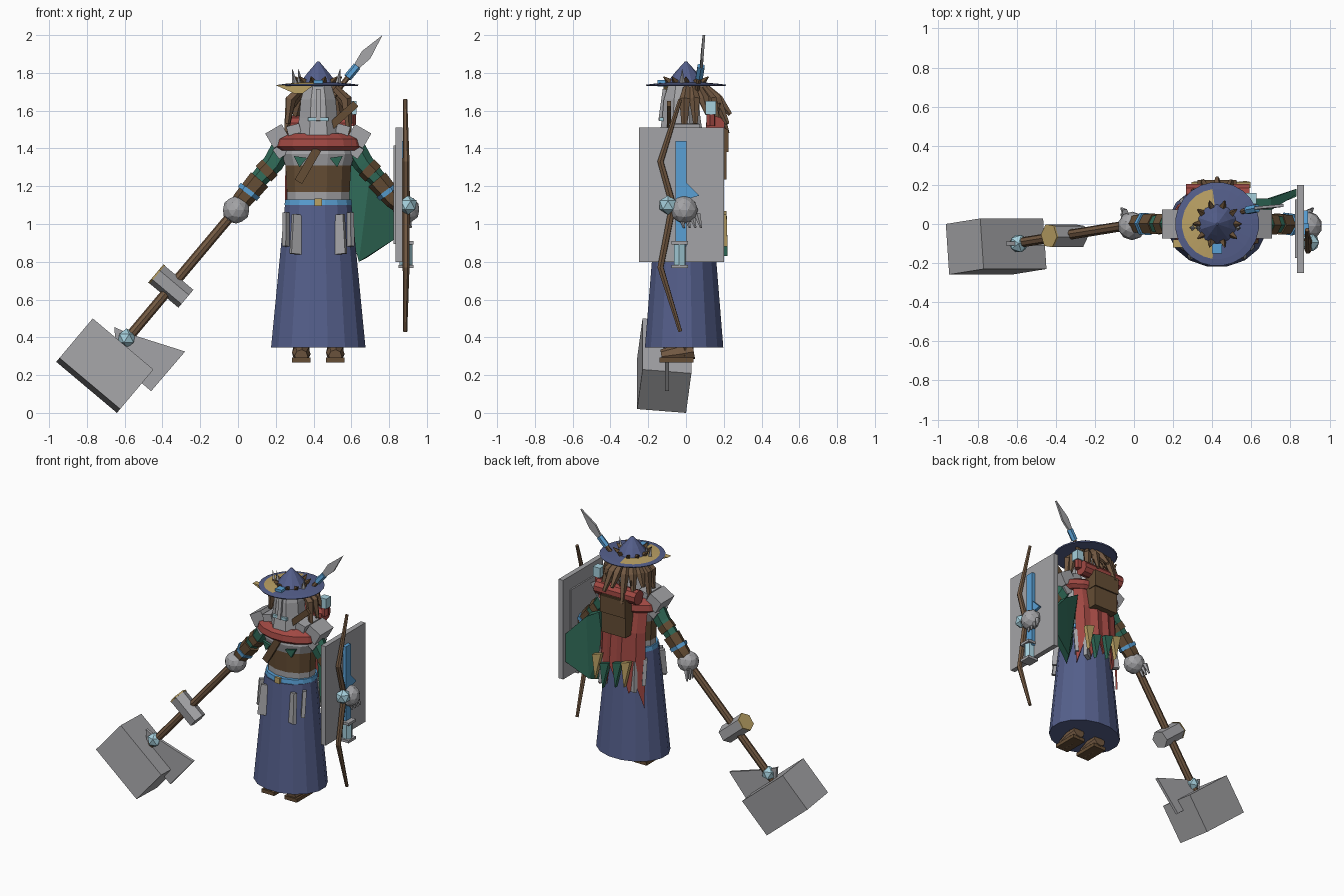
import bpy, bmesh, math
from mathutils import Vector, Matrix, Euler

cube = bpy.data.objects.get("Cube")
if cube:
    bpy.data.objects.remove(cube)


def material(name, rgb):
    m = bpy.data.materials.new(name)
    m.use_nodes = True
    m.diffuse_color = (*rgb, 1)
    m.node_tree.nodes["Principled BSDF"].inputs["Base Color"].default_value = (*rgb, 1)
    return m


navy = material("navy cloth", (.09, .115, .26))
grey = material("steel grey", (.37, .37, .385))
brown = material("brown leather", (.13, .075, .035))
wood = material("wood", (.17, .1, .055))
red = material("red cloth", (.35, .065, .055))
green = material("green cloth", (.03, .15, .1))
pale = material("pale blue", (.38, .63, .72))
blue = material("bright blue", (.1, .35, .66))
gold = material("straw gold", (.5, .36, .13))
MID = .425          # body axis
UP = Vector((0, 0, 1))


def finish(name, bm, *mats):
    bmesh.ops.recalc_face_normals(bm, faces=bm.faces)
    me = bpy.data.meshes.new(name)
    bm.to_mesh(me)
    bm.free()
    for m in mats:
        me.materials.append(m)
    ob = bpy.data.objects.new(name, me)
    bpy.context.collection.objects.link(ob)
    return ob


def skin(name, rings, *mats):
    """Bridge rings of points and cap both ends."""
    bm = bmesh.new()
    loops = [[bm.verts.new(p) for p in r] for r in rings]
    n = len(loops[0])
    for a, b in zip(loops, loops[1:]):
        for i in range(n):
            j = (i + 1) % n
            bm.faces.new((a[i], a[j], b[j], b[i]))
    bm.faces.new(loops[0])
    bm.faces.new(loops[-1])
    return finish(name, bm, *mats)


def lathe(name, profile, mats, sides=16, sy=1, c=(MID, 0, 0)):
    ang = [math.tau * (i + .5) / sides for i in range(sides)]
    return skin(name, [[Vector(c) + Vector((r * math.cos(a), r * sy * math.sin(a), z))
                        for a in ang] for r, z in profile], *mats)


def tube(name, pts, radii, mat, sides=6):
    pts = [Vector(p) for p in pts]
    rings = []
    for i, p in enumerate(pts):
        t = (pts[min(i + 1, len(pts) - 1)] - pts[max(i - 1, 0)]).normalized()
        u = t.cross(Vector((.1, 1, .05))).normalized()
        v = t.cross(u)
        rings.append([p + radii[i] * (u * math.cos(math.tau * k / sides)
                      + v * math.sin(math.tau * k / sides)) for k in range(sides)])
    return skin(name, rings, mat)


def box(name, c, size, mat, rot=(0, 0, 0)):
    r = rot if isinstance(rot, Matrix) else Euler(map(math.radians, rot)).to_matrix()
    bm = bmesh.new()
    bmesh.ops.create_cube(bm, size=1, matrix=Matrix.Translation(c) @ r.to_4x4() @ Matrix.Diagonal((*size, 1)))
    return finish(name, bm, mat)


def ball(name, c, r, mat, level=1):
    bm = bmesh.new()
    bmesh.ops.create_icosphere(bm, subdivisions=level, radius=r, matrix=Matrix.Translation(c))
    return finish(name, bm, mat)


def plate(name, pts, thick, mat):
    h = Vector(thick) / 2
    return skin(name, [[Vector(p) - h for p in pts], [Vector(p) + h for p in pts]], mat)


# Robe, belt and torso
lathe("robe", [(.255, .345), (.18, 1.1)], [navy], sy=.83, c=(MID, -.01, 0))
lathe("belt", [(.183, 1.1), (.178, 1.13)], [blue], sy=.83)
box("belt_buckle", (MID, -.155, 1.115), (.04, .02, .04), gold)
torso = lathe("torso", [(.17, 1.1), (.172, 1.17), (.18, 1.31), (.2, 1.37), (.18, 1.43), (.1, 1.5)],
              [grey, brown], sides=12, sy=.72)
for f in torso.data.polygons:
    f.material_index = int(1.15 < f.center.z < 1.31)
box("chest_strap", (.37, -.145, 1.31), (.045, .02, .2), brown, (0, 30, 0))
box("shoulder_strap", (.55, -.09, 1.57), (.04, .02, .2), brown, (0, 48, 0))
lathe("red_collar", [(.215, 1.39), (.245, 1.41), (.235, 1.45), (.18, 1.48)], [red], sy=.7)

# Helmet with visor slit
lathe("helmet", [(.125, 1.47), (.11, 1.56), (.1, 1.66), (.07, 1.75)], [grey], 8, c=(MID, -.025, 0))
box("visor_slit", (MID, -.13, 1.555), (.11, .02, .02), pale)
box("helmet_ridge", (MID, -.125, 1.63), (.025, .02, .17), grey, (-8, 0, 0))

# Wide hat with a straw patch
brim = lathe("hat_brim", [(.21, 1.73), (.215, 1.737), (.18, 1.742), (.09, 1.75)], [navy, gold], 24)
for f in brim.data.polygons:
    d = f.center - Vector((MID, 0, 0))
    if f.center.z > 1.743 and d.x < -.02 and len(f.vertices) == 4:
        f.material_index = 1
lathe("hat_crown", [(.1, 1.75), (.06, 1.8), (.006, 1.86)], [navy], 10)
box("hat_badge", (MID, -.125, 1.745), (.05, .05, .035), blue)
plate("straw_droop", [(.2, -.1, 1.735), (.4, -.1, 1.735), (.34, -.1, 1.69), (.3, -.1, 1.69)], (0, .04, 0), gold)
for i in range(10):
    a = math.tau * i / 10
    d = Vector((math.cos(a), math.sin(a), 0))
    base = Vector((MID, 0, 1.75)) + d * .09
    tube("hat_twig", [base, base + d * .035 + UP * .03], [.02, .003], brown, 4)
for x in (.3, .33, .53):
    tube("hat_spike", [(x, -.02, 1.74), (x + (x - MID) * .1, -.02, 1.82)], [.016, .001], grey, 4)

# Hair locks hang from under the brim
for i in range(11):
    a = math.radians(-10 + 20 * i)
    d = Vector((math.cos(a), math.sin(a), 0))
    c = Vector((MID, .02, 0))
    low = 1.48 + .05 * (i % 3)
    tube("hair_lock", [c + d * .09 + UP * 1.72, c + d * .15 + UP * 1.66,
         c + d * (.165 + .05 * max(d.y, 0)) + UP * low], [.02, .03, .012], wood, 5)

# Feather spear tucked behind the hat
tube("spear_shaft", [(.5, .05, 1.67), (.6, .075, 1.8)], [.014, .014], wood)
tube("spear_binding", [(.58, .07, 1.775), (.63, .08, 1.835)], [.022, .022], blue)
a, b = Vector((.62, .08, 1.825)), Vector((.765, .095, 2.0))
side = Vector((.022, 0, -.02))
m = a.lerp(b, .4)
plate("spear_tip", [a - side * .5, m - side, b, m + side, a + side * .5], (0, .014, 0), grey)

# Mirrored shoulders, arms, hip plates and feet
for s, label in ((-1, "right"), (1, "left")):
    def at(x, y, z):
        return Vector((MID + s * x, y, z))
    box(label + "_shoulder_plate", at(.215, 0, 1.465), (.1, .15, .09), grey, (0, s * 30, 0))
    box(label + "_neck_plate", at(.13, -.01, 1.5), (.07, .16, .05), grey, (0, s * 15, 0))
    box(label + "_lower_shoulder", at(.2, 0, 1.385), (.06, .12, .06), grey, (0, s * 35, 0))
    tube(label + "_upper_arm", [at(.18, 0, 1.42), at(.24, 0, 1.32), at(.33, 0, 1.22)], [.06, .055, .045], green)
    tube(label + "_arm_guard", [at(.255, 0, 1.3), at(.29, 0, 1.265)], [.058, .058], brown)
    tube(label + "_forearm", [at(.31, 0, 1.235), at(.4, 0, 1.13), at(.44, 0, 1.09)], [.06, .052, .04], brown)
    tube(label + "_arm_band", [at(.36, 0, 1.18), at(.375, 0, 1.16)], [.064, .062], blue)
    ball(label + "_hand", at(.45 + .015 * s, -.01, 1.075), .073, grey, 2)
    for k in range(4):
        p = at(.47, -.03 + .03 * k, 1.05)
        tube(label + "_finger", [p, p + Vector((s * .02, .02, -.07))], [.018, .006], grey, 5)
    plate(label + "_chest_rag", [at(.06, -.15, 1.35), at(.13, -.135, 1.36), at(.1, -.14, 1.3)], (0, .02, 0), green)
    for f in (-1, 1):
        box(label + "_hip_plate", at(.115, f * .15, .945), (.058, .025, .21), grey, (f * 5, -s * 6, s * f * 25))
        box(label + "_side_hip_plate", at(.165, f * .1, .97), (.05, .025, .18), grey, (f * 4, -s * 6, s * f * 50))
    box(label + "_boot_sole", at(.09, -.05, .28), (.1, .18, .025), brown)
    tube(label + "_boot", [at(.09, -.13, .3), at(.09, -.04, .315), at(.09, .04, .33)], [.035, .05, .045], wood, 8)
    tube(label + "_shin", [at(.09, 0, .3), at(.09, 0, .4)], [.045, .045], brown)

# War hammer, built along its shaft
grip, head = Vector((.01, 0, 1.1)), Vector((-.705, -.115, .25))
d = (head - grip).normalized()
u = Vector((.76, 0, -.64)).normalized()
w = d.cross(u).normalized()
frame = Matrix((d.cross(w).normalized(), w, d)).transposed()
tube("hammer_shaft", [grip, head], [.026, .026], wood, 8)
box("hammer_head", head, (.42, .26, .275), grey, frame)
plate("hammer_blade", [(-.655, -.1, .455), (-.58, -.1, .42), (-.28, -.1, .325), (-.46, -.1, .115),
      (-.64, -.1, .27)], (0, .02, 0), grey)
ball("hammer_gem", (-.59, -.1, .395), .052, pale)
mid = Vector((-.36, -.06, .675))
tube("cross_block", [mid - u * .09, mid + u * .11], [.062, .062], grey)
tube("cross_block_cap", [mid - u * .098, mid - u * .088], [.064, .064], gold)

# Shield with inner stepped panel
box("shield", (.852, -.025, 1.155), (.036, .45, .71), grey)
box("shield_inner_panel", (.832, -.025, 1.155), (.016, .3, .52), grey)

# Sword and bow held outside the shield
box("sword_blade", (.882, -.027, 1.16), (.024, .058, .56), blue)
plate("sword_barb", [(.88, 0, 1.22), (.88, .07, 1.15), (.88, 0, 1.13)], (.02, 0, 0), blue)
tube("sword_hilt", [(.89, -.033, .78), (.89, -.033, .9)], [.034, .034], pale)
for z in (.775, .9):
    box("sword_guard", (.89, -.033, z), (.08, .085, .018), grey)
tube("bow", [(.885, -.03, 1.66), (.89, -.135, 1.33), (.89, -.07, 1.1), (.89, -.135, .77), (.885, -.03, .43)],
     [.011, .018, .02, .018, .011], wood)
ball("bow_gem", (.9, -.095, 1.1), .052, pale)

# Ragged red cape wrapped round the back
hem = [.72, .9, .82, 1.02, .9, 1.0, .86, .98, .8]
bm = bmesh.new()
cols = []
for i, low in enumerate(hem):
    t = i / 4 - 1
    pleat = .012 * (i % 2)
    cols.append([bm.verts.new((MID + t * wide, y - .07 * t * t + pleat, z)) for wide, y, z in
                 ((.17, .13, 1.47), (.175, .17, 1.25), (.18, .19, low))])
for a, b in zip(cols, cols[1:]):
    for k in range(2):
        bm.faces.new((a[k], a[k + 1], b[k + 1], b[k]))
cape = finish("red_cape", bm, red)
cape.modifiers.new("thickness", "SOLIDIFY").thickness = .012
for x, z, mat in ((.4, .95, green), (.5, .92, green), (.33, .97, gold), (.56, .97, gold)):
    plate("cape_rag", [(x - .035, .2, z + .1), (x + .035, .2, z + .08), (x + .01, .205, z - .09)], (0, .03, 0), mat)

# Pack, bedroll and flask
box("backpack", (MID, .165, 1.37), (.19, .1, .27), brown)
box("backpack_flap", (MID, .19, 1.44), (.2, .07, .12), brown)
tube("bedroll", [(.265, .155, 1.52), (.59, .155, 1.52)], [.052, .052], red, 10)
box("flask", (.6, .13, 1.615), (.055, .055, .07), pale)
tube("flask_stem", [(.6, .13, 1.52), (.6, .13, 1.6)], [.025, .025], red)
for k in range(5):
    tube("pack_stick", [(.33 + .04 * k, .14, 1.5), (.31 + .05 * k, .18, 1.64)], [.01, .006], wood, 4)

# Green half cloak billowing behind the left arm
skin("green_cloak", [[(.58, .06, 1.32), (.6, .13, 1.32), (.6, .08, 1.05), (.6, .07, .95)],
     [(.7, .07, 1.27), (.7, .13, 1.26), (.68, .13, .82), (.64, .06, .8)],
     [(.83, .15, 1.12), (.83, .18, 1.12), (.83, .18, .92), (.83, .14, .92)]], green)
